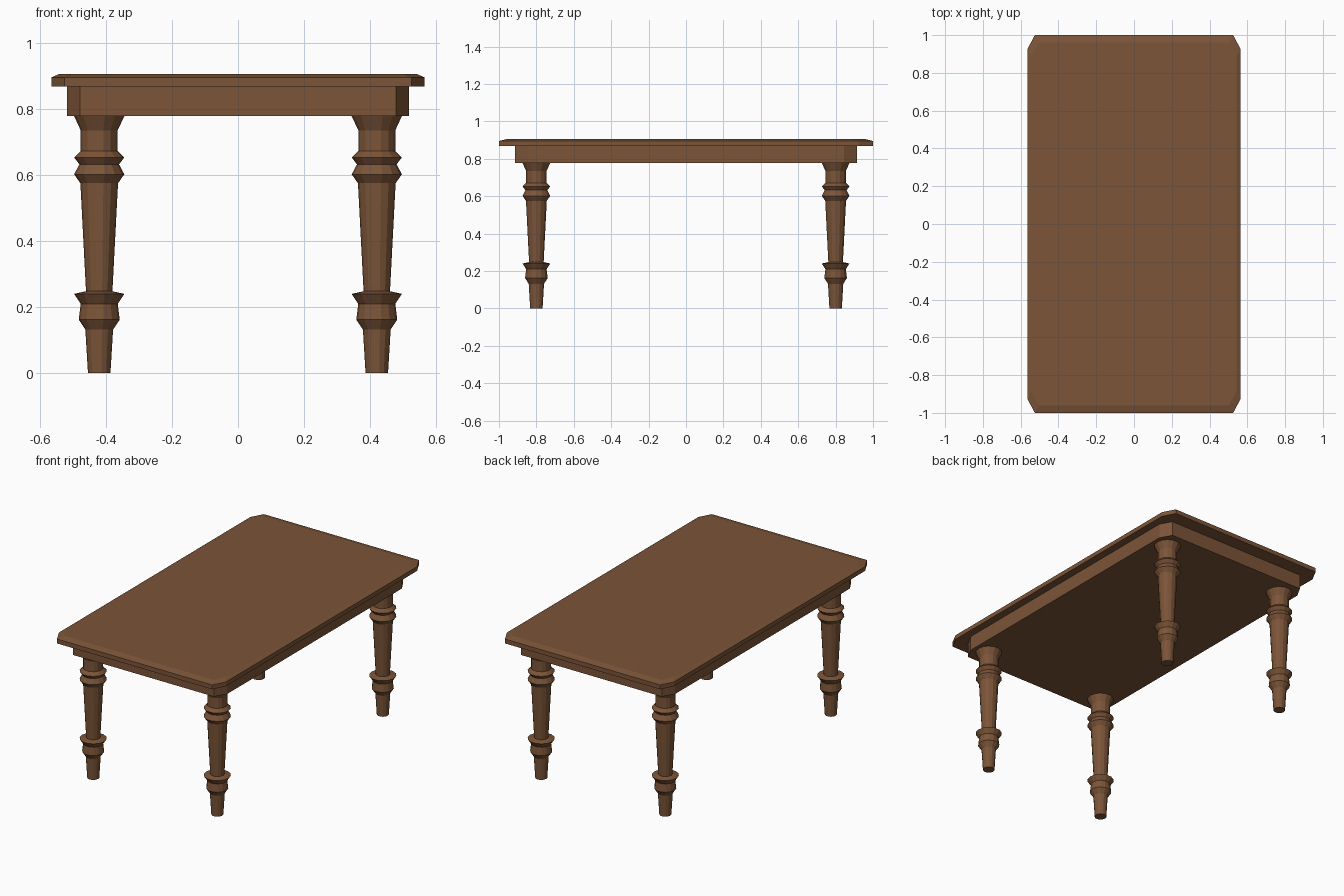
import bpy, bmesh
from math import cos, sin, tau

if "Cube" in bpy.data.objects:
    bpy.data.objects.remove(bpy.data.objects["Cube"])

wood = bpy.data.materials.new("wood")
wood.diffuse_color = (0.2, 0.09, 0.04, 1)
wood.use_nodes = True
wood.node_tree.nodes["Principled BSDF"].inputs["Base Color"].default_value = wood.diffuse_color


def stacked(name, rings):
    """Closed solid skinned through equal-length rings, bottom to top."""
    bm = bmesh.new()
    loops = [[bm.verts.new(p) for p in ring] for ring in rings]
    n = len(loops[0])
    for a, b in zip(loops, loops[1:]):
        for i in range(n):
            j = (i + 1) % n
            bm.faces.new((a[i], a[j], b[j], b[i]))
    bm.faces.new(loops[0][::-1])
    bm.faces.new(loops[-1])
    mesh = bpy.data.meshes.new(name)
    bm.to_mesh(mesh)
    bm.free()
    mesh.materials.append(wood)
    obj = bpy.data.objects.new(name, mesh)
    bpy.context.collection.objects.link(obj)
    return obj


def clipped_rect(x, y, cx, cy, z, s=1.0):
    """Rectangle outline with clipped corners, counter-clockwise."""
    pts = [(x, -y + cy), (x, y - cy), (x - cx, y), (-x + cx, y),
           (-x, y - cy), (-x, -y + cy), (-x + cx, -y), (x - cx, -y)]
    return [(px * s, py * s, z) for px, py in pts]


def circle(r, z, n=14):
    return [(r * cos(tau * i / n), r * sin(tau * i / n), z) for i in range(n)]


# Table top with a shallow sloped rim
top = (0.565, 1.0, 0.04, 0.075)
stacked("table_top", [clipped_rect(*top, 0.868), clipped_rect(*top, 0.895),
                      clipped_rect(*top, 0.905, 0.96)])

# Apron block under the top
apron = (0.518, 0.915, 0.04, 0.07)
stacked("apron", [clipped_rect(*apron, 0.778), clipped_rect(*apron, 0.868)])

# Turned legs: (radius, height)
profile = [(0.034, 0), (0.042, 0.132), (0.062, 0.162), (0.056, 0.21),
           (0.076, 0.24), (0.040, 0.248), (0.057, 0.575), (0.076, 0.602),
           (0.060, 0.632), (0.076, 0.653), (0.056, 0.672), (0.056, 0.735),
           (0.076, 0.778)]
for side, sx in (("left", -1), ("right", 1)):
    for end, sy in (("front", -1), ("back", 1)):
        leg = stacked(f"{end}_{side}_leg", [circle(r, z) for r, z in profile])
        leg.location = (sx * 0.42, sy * 0.8, 0)
